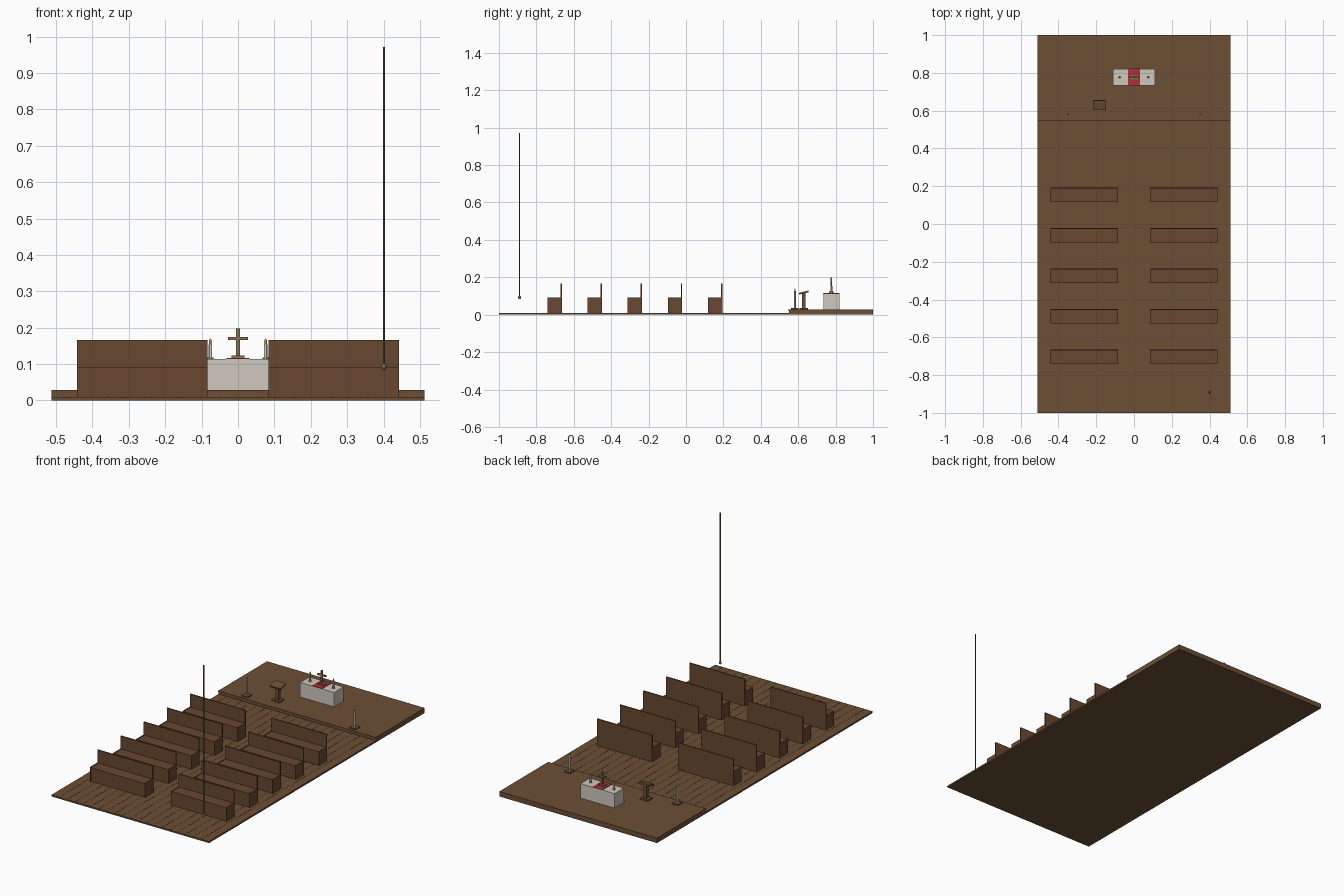
import bpy, math

if "Cube" in bpy.data.objects:
    bpy.data.objects.remove(bpy.data.objects["Cube"])


def material(name, r, g, b):
    m = bpy.data.materials.new(name)
    m.diffuse_color = (r, g, b, 1)
    m.use_nodes = True
    m.node_tree.nodes["Principled BSDF"].inputs["Base Color"].default_value = m.diffuse_color
    return m


WOOD = material("wood", 0.15, 0.078, 0.036)
PEW = material("pew_wood", 0.14, 0.065, 0.03)
STONE = material("stone", 0.62, 0.58, 0.52)
RED = material("red_cloth", 0.42, 0.03, 0.035)
BRASS = material("brass", 0.25, 0.17, 0.08)
WAX = material("wax", 0.62, 0.6, 0.55)
FLAME = material("flame", 0.55, 0.3, 0.06)
ROPE = material("rope", 0.16, 0.12, 0.07)


def finish(o, name, mat):
    o.name = name
    o.data.materials.append(mat)
    return o


def box(name, x, y, z, mat, tilt=0):
    """Box from (min, max) ranges on each axis, optionally tilted about x."""
    bpy.ops.mesh.primitive_cube_add(
        size=1, location=[(a + b) / 2 for a, b in (x, y, z)], rotation=(tilt, 0, 0))
    o = bpy.context.object
    o.scale = [b - a for a, b in (x, y, z)]
    bpy.ops.object.transform_apply(location=False, rotation=False, scale=True)
    return finish(o, name, mat)


def rod(name, x, y, z, r1, mat, r2=None, sides=12):
    """Upright cylinder or cone between two heights."""
    bpy.ops.mesh.primitive_cone_add(
        vertices=sides, radius1=r1, radius2=r1 if r2 is None else r2,
        depth=z[1] - z[0], location=(x, y, sum(z) / 2))
    bpy.ops.object.shade_smooth_by_angle()
    return finish(bpy.context.object, name, mat)


def ball(name, x, y, z, r, mat, stretch=1):
    bpy.ops.mesh.primitive_uv_sphere_add(
        segments=12, ring_count=8, radius=r, location=(x, y, z))
    o = bpy.context.object
    o.scale.z = stretch
    bpy.ops.object.shade_smooth()
    return finish(o, name, mat)


# floor slab with long planks on top
W = 0.512
box("floor_slab", (-W, W), (-1, 1), (0, 0.007), WOOD)
PLANKS = 20
step = 2 * W / PLANKS
for i in range(PLANKS):
    x0 = -W + i * step
    box("floor_plank", (x0 + 0.0005, x0 + step - 0.0005), (-1, 0.55), (0.007, 0.009), WOOD)

# raised platform
box("platform", (-W, W), (0.55, 1), (0.007, 0.029), WOOD)
box("platform_edge", (-W, W), (0.546, 0.55), (0.022, 0.029), WOOD)

# pews: two columns of five rows
for row in range(5):
    y = -0.665 + row * 0.2145
    for side in (-1, 1):
        a, b = sorted((side * 0.084, side * 0.443))
        box("pew_back", (a, b), (y - 0.006, y + 0.001), (0.009, 0.166), PEW)
        box("pew_seat", (a + 0.005, b - 0.005), (y - 0.076, y - 0.006), (0.075, 0.09), PEW)
        box("pew_front_panel", (a + 0.005, b - 0.005), (y - 0.074, y - 0.068), (0.009, 0.075), PEW)
        for x in (a, b - 0.005):
            box("pew_end", (x, x + 0.005), (y - 0.076, y - 0.006), (0.009, 0.092), PEW)

# altar with cloth
AY = 0.777
box("altar", (-0.11, 0.11), (AY - 0.043, AY + 0.043), (0.029, 0.114), STONE)
box("altar_cloth", (-0.032, 0.032), (AY - 0.045, AY + 0.045), (0.114, 0.117), RED)

# standing cross
box("cross_base", (-0.018, 0.018), (AY - 0.012, AY + 0.012), (0.117, 0.123), BRASS)
box("cross_post", (-0.005, 0.005), (AY - 0.004, AY + 0.004), (0.123, 0.198), BRASS)
box("cross_arm", (-0.027, 0.027), (AY - 0.004, AY + 0.004), (0.166, 0.175), BRASS)

for side in (-1, 1):
    # altar candles
    x = side * 0.076
    rod("altar_candle_holder", x, AY, (0.114, 0.118), 0.008, BRASS)
    rod("altar_candle", x, AY, (0.118, 0.154), 0.005, WAX)
    ball("altar_candle_flame", x, AY, 0.161, 0.004, FLAME, 2.2)
    # floor candles on square bases
    x, y = side * 0.35, 0.582
    box("floor_candle_base", (x - 0.02, x + 0.02), (y - 0.02, y + 0.02), (0.029, 0.035), WOOD)
    rod("floor_candle", x, y, (0.035, 0.128), 0.0055, WAX)
    ball("floor_candle_flame", x, y, 0.134, 0.003, FLAME, 2.2)

# lectern
LX, LY = -0.182, 0.63
box("lectern_base", (LX - 0.025, LX + 0.025), (LY - 0.022, LY + 0.022), (0.029, 0.037), WOOD)
box("lectern_post", (LX - 0.01, LX + 0.01), (LY - 0.01, LY + 0.01), (0.037, 0.117), WOOD)
box("lectern_desk", (LX - 0.035, LX + 0.035), (LY - 0.026, LY + 0.026), (0.114, 0.123),
    WOOD, math.radians(14))

# hanging bell rope with end knot
rod("bell_rope", 0.401, -0.89, (0.095, 0.972), 0.003, ROPE, sides=8)
ball("rope_knot", 0.401, -0.89, 0.093, 0.008, ROPE, 1.2)
